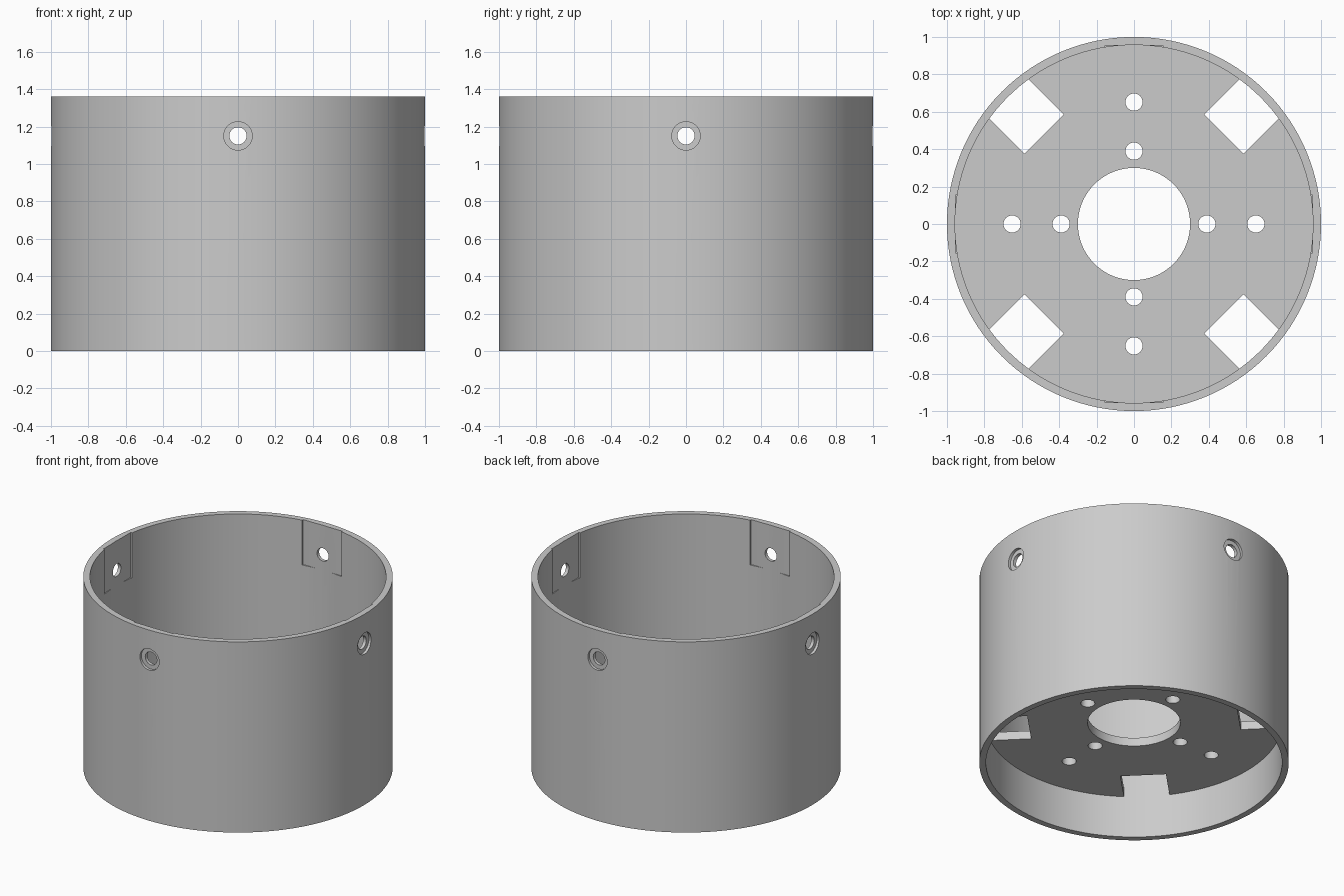
import bpy, math
from mathutils import Matrix, Vector

cube = bpy.data.objects.get("Cube")
if cube:
    bpy.data.objects.remove(cube, do_unlink=True)

HEIGHT, OUTER, INNER = 1.36, 1.0, 0.957
FLOOR_Z, FLOOR_T = 0.30, 0.06
HOLE_Z = 1.15

grey = bpy.data.materials.new("plain grey")
grey.use_nodes = True
colour = (0.6, 0.6, 0.6, 1)
grey.diffuse_color = colour
grey.node_tree.nodes["Principled BSDF"].inputs["Base Color"].default_value = colour


def cylinder(name, radius, depth, centre, sides=48, rotation=(0, 0, 0)):
    bpy.ops.mesh.primitive_cylinder_add(vertices=sides, radius=radius, depth=depth,
                                        location=centre, rotation=rotation)
    obj = bpy.context.object
    obj.name = name
    return obj


def box(name, size, centre, angle=0):
    bpy.ops.mesh.primitive_cube_add(size=1, location=centre, rotation=(0, 0, angle))
    obj = bpy.context.object
    obj.name = name
    obj.scale = size
    return obj


def around(radius, angle, z):
    return Vector((radius * math.cos(angle), radius * math.sin(angle), z))


def cut(target, cutters):
    for cutter in cutters:
        mod = target.modifiers.new(cutter.name, 'BOOLEAN')
        mod.operation = 'DIFFERENCE'
        mod.solver = 'EXACT'
        mod.object = cutter
        bpy.context.view_layer.objects.active = target
        bpy.ops.object.modifier_apply(modifier=mod.name)
        bpy.data.objects.remove(cutter, do_unlink=True)


def finish(obj):
    obj.data.materials.clear()
    obj.data.materials.append(grey)
    bpy.ops.object.select_all(action='DESELECT')
    obj.select_set(True)
    bpy.context.view_layer.objects.active = obj
    bpy.ops.object.shade_smooth_by_angle(angle=math.radians(30))


quarters = [i * math.pi / 2 for i in range(4)]

# Open tube wall
wall = cylinder("tube_wall", OUTER, HEIGHT, (0, 0, HEIGHT / 2), 128)
cutters = [cylinder("bore", INNER, HEIGHT + 1, (0, 0, HEIGHT / 2), 128)]
for a in quarters:
    # Flat inner pocket, screw hole and counterbore on each side
    cutters.append(box("pocket", (0.2, 0.31, 0.42), around(0.855, a, 1.25), a))
    sideways = (0, math.pi / 2, a)
    cutters.append(cylinder("screw_hole", 0.046, 0.4, around(1, a, HOLE_Z), 32, sideways))
    cutters.append(cylinder("counterbore", 0.076, 0.2, around(1.08, a, HOLE_Z), 32, sideways))
cut(wall, cutters)
finish(wall)

# Raised floor plate, its rim seated in the wall
middle = FLOOR_Z + FLOOR_T / 2
plate = cylinder("floor_plate", INNER + 0.008, FLOOR_T, (0, 0, middle), 128)
cutters = [cylinder("centre_hole", 0.3, 0.5, (0, 0, middle), 64)]
for a in quarters:
    for r in (0.39, 0.652):
        cutters.append(cylinder("bolt_hole", 0.046, 0.5, around(r, a, middle), 32))
    # Square notch on the diagonal, open to the wall
    d = a + math.pi / 4
    cutters.append(box("notch", (0.4, 0.295, 0.5), around(0.88, d, middle), d))
cut(plate, cutters)
finish(plate)
